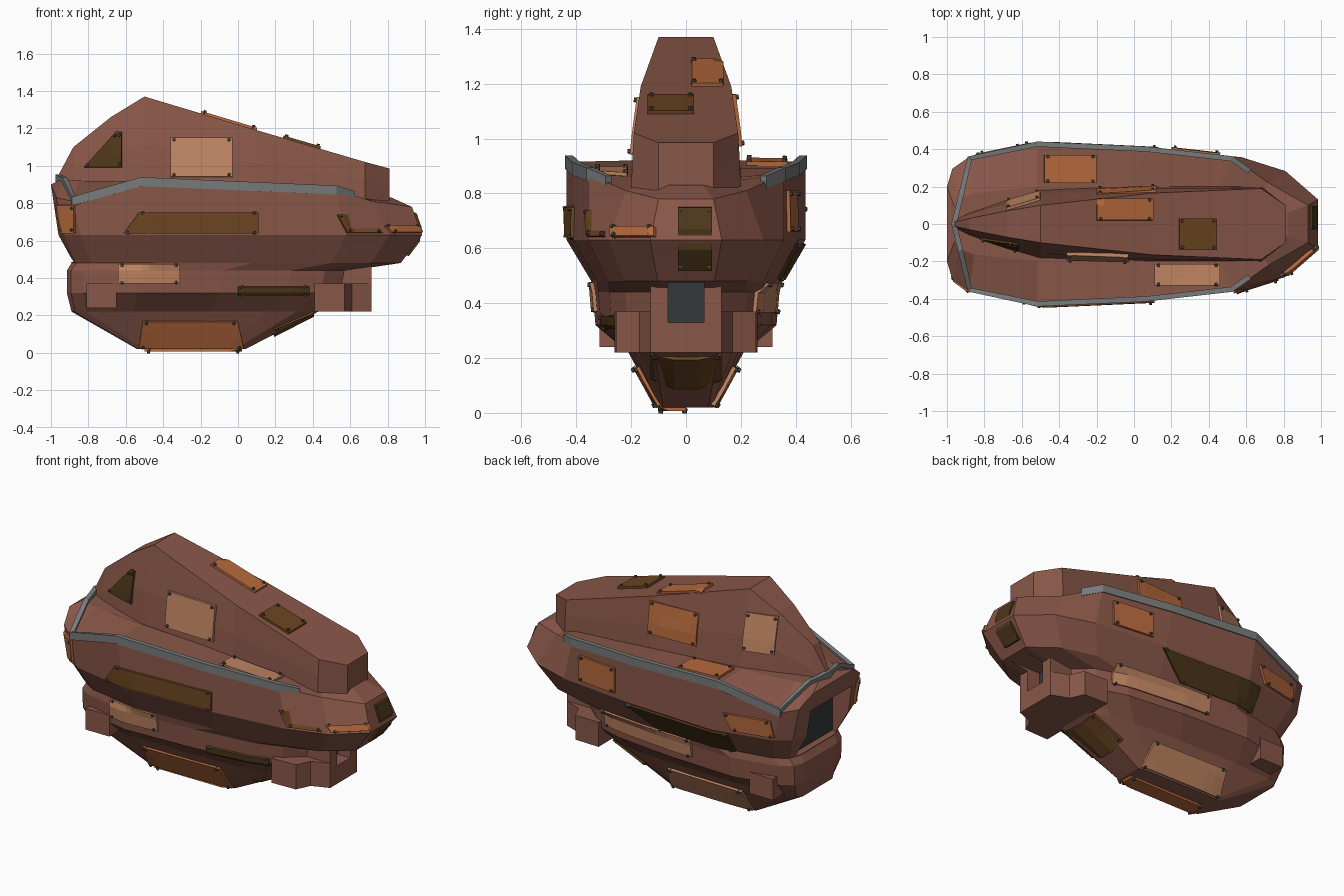
import bpy, bmesh
from mathutils import Vector
from mathutils.bvhtree import BVHTree

if "Cube" in bpy.data.objects:
    bpy.data.objects.remove(bpy.data.objects["Cube"])


def mat(name, r, g, b):
    m = bpy.data.materials.new(name)
    m.diffuse_color = (r, g, b, 1)
    m.use_nodes = True
    m.node_tree.nodes["Principled BSDF"].inputs["Base Color"].default_value = m.diffuse_color
    return m


BODY = mat("hull_brown", .25, .095, .065)
ORANGE = mat("rust_orange", .46, .14, .045)
TAN = mat("tan_plate", .52, .23, .12)
BROWN = mat("brown_plate", .15, .06, .015)
DARK = mat("dark_plate", .075, .038, .01)
GREY = mat("rim_grey", .19, .2, .2)
BLACK = mat("vent_dark", .035, .04, .043)


def finish(name, bm, m):
    bmesh.ops.recalc_face_normals(bm, faces=bm.faces)
    me = bpy.data.meshes.new(name)
    bm.to_mesh(me)
    bm.free()
    ob = bpy.data.objects.new(name, me)
    bpy.context.collection.objects.link(ob)
    me.materials.append(m)
    return ob


def loft(name, rings, m):
    """Skin closed cross-section rings and cap both ends."""
    bm = bmesh.new()
    vs = [[bm.verts.new(p) for p in r] for r in rings]
    n = len(vs[0])
    for a, b in zip(vs, vs[1:]):
        for i in range(n):
            j = (i + 1) % n
            bm.faces.new((a[i], a[j], b[j], b[i]))
    bm.faces.new(vs[0])
    bm.faces.new(vs[-1])
    return finish(name, bm, m)


def box(name, lo, hi, m):
    (a, b, c), (d, e, f) = lo, hi
    return loft(name, [[(a, b, z), (d, b, z), (d, e, z), (a, e, z)] for z in (c, f)], m)


def cut(ob, lo, hi):
    c = box(ob.name + "_cutter", lo, hi, BODY)
    c.hide_render = c.hide_viewport = True
    mod = ob.modifiers.new("opening", 'BOOLEAN')
    mod.object, mod.operation, mod.solver = c, 'DIFFERENCE', 'EXACT'


def both(half):
    return half + [(x, -y, z) for x, y, z in reversed(half)]


# Hull: one plan outline, fitted to a length and width at each height
PLAN = [(0, .46), (.015, .68), (.06, .82), (.25, 1), (.55, .94), (.79, .82), (.91, .65), (1, .3)]


def outline(heights, stern, bow, width, blunt=1):
    return [(stern + (bow - stern) * u, width * v ** blunt, z)
            for (u, v), z in zip(PLAN, heights)]


deck = [.9, .83, .81, .915, .89, .87, .805, .78]
edge = outline(deck, -1, .93, .435)
edge[6:] = [(.72, .22, .81), (.93, .1, .78)]      # narrow bow shoulder
hull = loft("hull", [both(outline([z] * 8, *rest)) for z, *rest in (
    (.02, -.54, .04, .1, .15),
    (.22, -.89, .43, .21, .5),
    (.32, -.915, .58, .33),
    (.44, -.915, .6, .34),
    (.48, -.89, .87, .345),
    (.63, -.96, .985, .435))]
    + [both(edge), both(outline([.92] * 4 + [.89, .86, .84, .83], -.96, .82, .2))], BODY)

# Tower: x, base half width, roof half width, roof height
tower = loft("tower", [
    both([(x, b, .8), (x, b * .6 + c * .4, .36 + t * .55), (x, c, t)])
    for x, b, c, t in ((-.96, .03, .012, .95), (-.88, .07, .03, 1.1), (-.68, .14, .07, 1.26),
                       (-.5, .195, .1, 1.37), (.1, .205, .165, 1.19),
                       (.68, .2, .19, 1.02), (.81, .1, .1, .985))], BODY)

# Bow jaw with intake
jaw = loft("bow_jaw", [both([(x, y, z) for x, y in ((.41, .26), (.57, .255), (.61, .17), (.715, .13))])
                       for z in (.22, .37)], BODY)
housing = box("intake_housing", (.5, -.13, .225), (.715, .13, .485), BODY)
surfaces = [BVHTree.FromPolygons([v.co for v in ob.data.vertices], [p.vertices for p in ob.data.polygons])
            for ob in (hull, tower, jaw, housing)]
for part in (housing, jaw, hull):
    cut(part, (.62, -.065, .33), (.9, .065, .475))
box("intake_vent", (.6, -.065, .33), (.63, .065, .475), BLACK)

# Side thrusters
for s in (-1, 1):
    y0, y1 = sorted((s * .18, s * .315))
    box("side_thruster", (-.81, y0, .24), (-.65, y1, .37), BODY)

# Stern opening
cut(hull, (-1.2, -.2, .485), (-.83, .2, .79))
box("stern_vent", (-.85, -.2, .485), (-.81, .2, .79), BLACK)


def surface_point(p, k, s):
    """First surface hit when looking back along axis k from side s."""
    ray = Vector((0, 0, 0))
    ray[k] = -s
    o = Vector(p)
    o[k] = 3 * s
    found = [h for h in (t.ray_cast(o, ray) for t in surfaces) if h[0]]
    return min(found, key=lambda h: h[3])[0] if found else None


# Grey rim following the deck edge, pointed over the stern
side = [Vector(p) for p in edge[2:6]]
side.append((Vector(edge[5]) + Vector(edge[6])) / 2)
tip = Vector((-.97, 0, .93))
crest = []
for t in (.2, .4, .6, .8):
    p = tip.lerp(side[0], t)
    p.z = max(p.z, surface_point(p, 2, 1).z)
    crest.append(p)
side = crest + side
path = [Vector((p.x, -p.y, p.z)) for p in reversed(side)] + [tip] + side
up, sections = Vector((0, 0, .024)), []
for p in path:
    inward = (Vector((max(-.5, min(.4, p.x)), 0, p.z)) - p).normalized()
    o, i = p - inward * .006, p + inward * .022
    sections.append([o - up, o + up, i + up, i - up])
loft("deck_rim", sections, GREY)

# Patch plates: tapered rectangles draped on the surface along an axis, with bolts
bolts = bmesh.new()
COLS, ROWS = 9, 4


def plate(name, m, axis, a, b, c, d, left=0, right=0):
    s = -1 if axis[0] == '-' else 1
    k = 'xyz'.index(axis[-1])
    grid = []
    for j in range(ROWS):
        v = j / (ROWS - 1)
        for i in range(COLS):
            u = i / (COLS - 1)
            p = [(a + left * v) * (1 - u) + (c + right * v) * u, b + (d - b) * v]
            p.insert(k, 0)
            grid.append(surface_point(p, k, s))
    if None in grid:
        return
    corners = [grid[0], grid[COLS - 1], grid[-1], grid[-COLS]]
    mid = sum(corners, Vector()) / 4
    n = (corners[2] - corners[0]).cross(corners[3] - corners[1]).normalized()
    if n[k] * s < 0:
        n = -n
    bm = bmesh.new()
    low, top = [[bm.verts.new(p + n * t) for p in grid] for t in (-.01, .013)]
    for j in range(ROWS - 1):
        for i in range(COLS - 1):
            q = j * COLS + i
            for layer in (low, top):
                bm.faces.new([layer[q + o] for o in (0, 1, COLS + 1, COLS)])
    rimloop = [e for e in bm.edges if e.is_boundary]
    bmesh.ops.bridge_loops(bm, edges=rimloop)
    bmesh.ops.dissolve_limit(bm, angle_limit=.03, verts=bm.verts, edges=bm.edges)
    finish(name, bm, m)
    q = n.to_track_quat('Z', 'Y').to_matrix().to_4x4()
    for h in corners:
        q.translation = h + (mid - h).normalized() * .022 + n * .013
        bmesh.ops.create_cone(bolts, cap_ends=True, segments=6, radius1=.011,
                              radius2=.008, depth=.02, matrix=q)


# Near side
plate("tower_aft_plate", DARK, '-y', -.82, .99, -.62, 1.18, .17)
plate("tower_side_plate", TAN, '-y', -.36, .94, -.03, 1.15)
plate("side_long_plate", BROWN, '-y', -.61, .64, .11, .75, .08)
plate("side_bow_plate", BROWN, '-y', .58, .64, .77, .735, -.05, -.07)
plate("stern_side_plate", ORANGE, '-y', -.94, .64, -.87, .79, -.03)
plate("lower_side_plate", TAN, '-y', -.64, .37, -.31, .475)
plate("bilge_plate", DARK, '-y', 0, .31, .38, .355)
# Far side
plate("far_bow_plate", ORANGE, 'y', .2, .66, .46, .81)
plate("far_stern_plate", ORANGE, 'y', -.85, .65, -.6, .75, .02, .05)
plate("far_chine_plate", DARK, 'y', -.57, .49, -.05, .62, 0, .18)
plate("far_lower_plate", TAN, 'y', -.27, .37, .37, .475)
plate("far_tower_plate", ORANGE, 'y', -.2, .97, .12, 1.16)
plate("tower_crest_plate", TAN, 'y', -.68, 1.02, -.5, 1.24)
for axis, m in (('-y', ORANGE), ('y', TAN)):
    plate("keel_plate", m, axis, -.53, .03, .03, .17, .02, -.03)
# Bow
plate("nose_plate", DARK, 'x', -.03, .52, .095, .75)
plate("tower_front_plate", BROWN, 'x', -.195, .835, 0, .98)
plate("bow_top_plate", ORANGE, 'x', -.27, .64, -.11, .675)
# Top and underside
plate("tower_roof_plate", ORANGE, 'z', -.2, .02, .1, .135)
plate("tower_fore_plate", BROWN, 'z', .24, -.14, .44, .03)
plate("deck_far_plate", ORANGE, 'z', -.48, .22, -.2, .37)
plate("deck_near_plate", TAN, 'z', .11, -.33, .46, -.215)
plate("bow_belly_plate", BROWN, '-z', .19, -.13, .4, .13)
plate("keel_bottom_plate", ORANGE, '-z', -.5, -.095, .02, 0)
finish("plate_bolts", bolts, mat("bolt_dark", .07, .06, .055))
